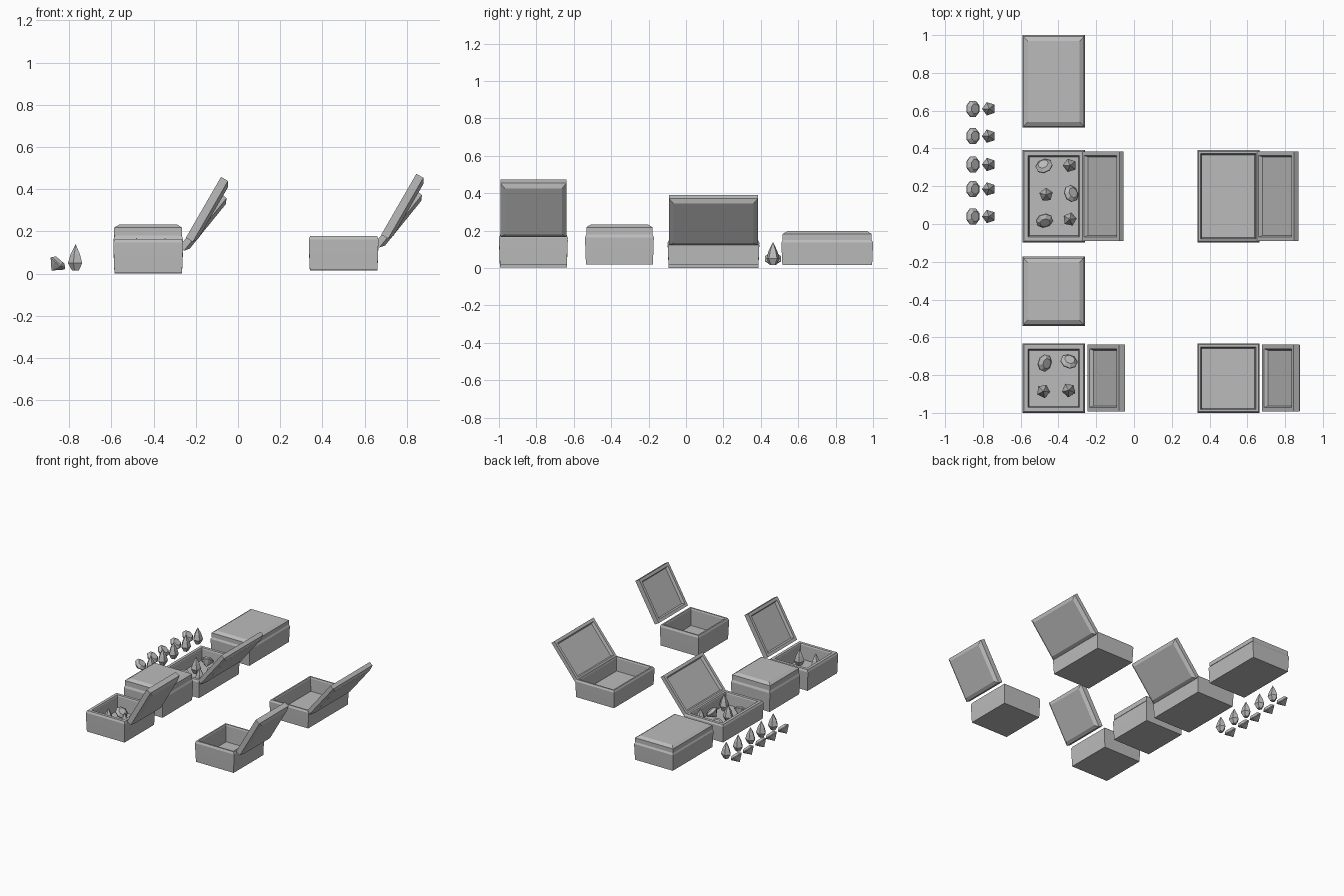
import bpy, bmesh, math
from mathutils import Matrix, Vector

old = bpy.data.objects.get("Cube")
if old:
    bpy.data.objects.remove(old, do_unlink=True)

grey = bpy.data.materials.new("plain_grey")
grey.use_nodes = True
colour = (0.5, 0.5, 0.5, 1)
grey.diffuse_color = colour
grey.node_tree.nodes["Principled BSDF"].inputs["Base Color"].default_value = colour


def loft(name, rings, sides, matrix):
    """Join rings of (x radius, y radius, z) into a capped solid."""
    bm = bmesh.new()
    loops = []
    for rx, ry, z in rings:
        turns = [2 * math.pi * (i + 0.5) / sides for i in range(sides)]
        loops.append([bm.verts.new((rx * math.cos(a), ry * math.sin(a), z)) for a in turns])
    for low, high in zip(loops, loops[1:]):
        for i in range(sides):
            j = (i + 1) % sides
            bm.faces.new((low[i], low[j], high[j], high[i]))
    bm.faces.new(loops[0])
    bm.faces.new(loops[-1])
    bmesh.ops.remove_doubles(bm, verts=bm.verts, dist=0.0001)
    bmesh.ops.recalc_face_normals(bm, faces=bm.faces)
    mesh = bpy.data.meshes.new(name)
    bm.to_mesh(mesh)
    bm.free()
    mesh.materials.append(grey)
    ob = bpy.data.objects.new(name, mesh)
    ob.matrix_world = matrix
    bpy.context.collection.objects.link(ob)
    return ob


def box_loft(name, rings, matrix):
    """Loft of rectangles given by half sizes."""
    k = math.sqrt(2)
    return loft(name, [(x * k, y * k, z) for x, y, z in rings], 4, matrix)


def body(name, x, y, z, half_y, height, wall, floor):
    hx, hy = 0.165, half_y

    def ring(inset, level):
        return (hx - inset, hy - inset, level)
    rings = [ring(0.005, 0), ring(0.002, height * 0.5), ring(0, height * 0.9),
             ring(0.007, height), ring(wall - 0.004, height),
             ring(wall, height - 0.01), ring(wall + 0.004, floor)]
    box_loft(name, rings, Matrix.Translation((x, y, z)))


def lid(name, hinge, half_y, length, side, angle):
    hx, hy = length / 2, half_y - 0.007

    def ring(inset, level):
        return (hx - inset, hy - inset, level)
    rings = [ring(0.03, 0.02), ring(0.022, 0), ring(0, 0),
             ring(0, side), ring(0.024, side + 0.015)]
    matrix = (Matrix.Translation(hinge) @ Matrix.Rotation(math.radians(angle), 4, "Y")
              @ Matrix.Translation((-hx, 0, 0)))
    box_loft(name, rings, matrix)


LEFT_X, RIGHT_X = -0.425, 0.5
SMALL, LARGE = 0.184, 0.245

# Closed boxes
body("closed_small_box", LEFT_X, -0.356, 0.018, SMALL, 0.162, 0.022, 0.03)
lid("closed_small_lid", (LEFT_X + 0.161, -0.356, 0.18), SMALL, 0.322, 0.038, 0)
body("closed_large_box", LEFT_X, 0.755, 0.015, LARGE, 0.135, 0.022, 0.03)
lid("closed_large_lid", (LEFT_X + 0.161, 0.755, 0.15), LARGE, 0.322, 0.032, 0)

# Open boxes: filled pair with a raised tray, and empty pair
for label, x, z, wall, floor in (("filled", LEFT_X, 0, 0.033, 0.045),
                                 ("empty", RIGHT_X, 0.015, 0.022, 0.03)):
    body(label + "_small_box", x, -0.816, z + 0.004, SMALL, 0.16, wall, floor)
    lid(label + "_small_lid", (x + 0.178, -0.816, z + 0.17), SMALL, 0.333, 0.038, 120)
    body(label + "_large_box", x, 0.147, z, LARGE, 0.135, wall, floor)
    lid(label + "_large_lid", (x + 0.146, 0.147, z + 0.128), LARGE, 0.32, 0.03, 129)


def drop_gem(x, y, z, spin=0):
    rings = [(0.018, 0.018, 0), (0.037, 0.037, 0.035),
             (0.025, 0.025, 0.075), (0, 0, 0.125)]
    loft("drop_gem", rings, 5,
         Matrix.Translation((x, y, z)) @ Matrix.Rotation(spin, 4, "Z"))


def round_gem(x, y, z, spin=0):
    rings = [(0, 0, -0.043), (0.046, 0.046, 0), (0.046, 0.046, 0.006), (0.028, 0.028, 0.022)]
    ob = loft("round_gem", rings, 8,
              Matrix.Translation((x, y, z)) @ Matrix.Rotation(spin, 4, "Z")
              @ Matrix.Rotation(math.radians(41), 4, "Y"))
    # Rest the gem on its surface
    bottom = min((ob.matrix_world @ v.co).z for v in ob.data.vertices)
    ob.matrix_world = Matrix.Translation(Vector((0, 0, z - bottom))) @ ob.matrix_world


# Loose gems in two rows
for y in (0.61, 0.465, 0.315, 0.185, 0.04):
    drop_gem(-0.768, y, 0.015)
    round_gem(-0.855, y, 0.015)

# Gems in the filled boxes
for i, (x, y) in enumerate(((-0.34, 0.31), (-0.465, 0.155), (-0.34, 0.025),
                            (-0.48, -0.885), (-0.345, -0.88))):
    drop_gem(x, y, 0.045, i)
for x, y, spin in ((-0.475, 0.305, 2), (-0.335, 0.16, 0.4), (-0.475, 0.02, -1.3),
                   (-0.475, -0.735, -0.3), (-0.345, -0.73, 1.2)):
    round_gem(x, y, 0.045, spin)
